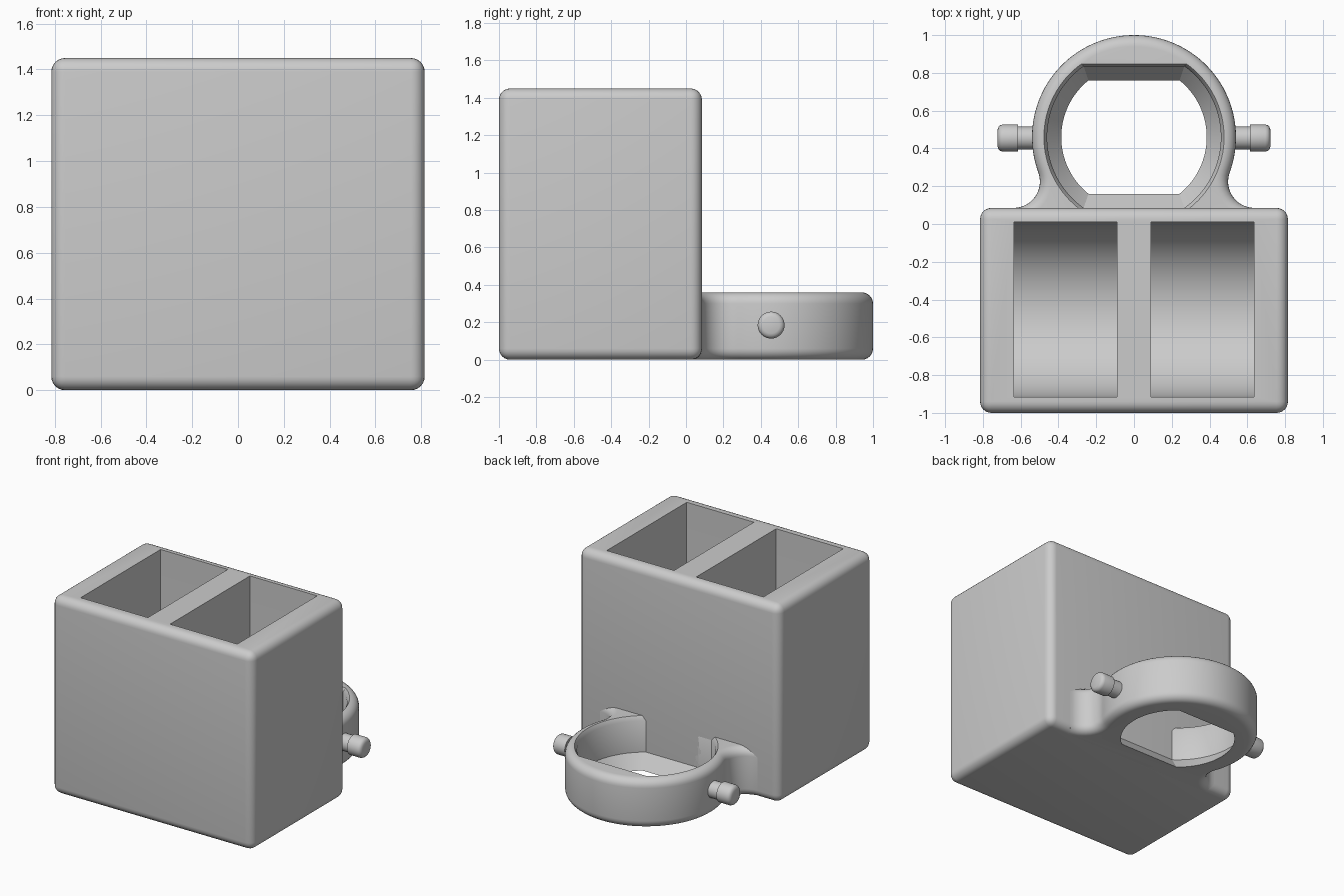
import bpy, bmesh
from math import sin, cos, asin, atan2, pi, radians

cube = bpy.data.objects.get("Cube")
if cube:
    bpy.data.objects.remove(cube, do_unlink=True)

grey = bpy.data.materials.new("plain_grey")
grey.use_nodes = True
COLOUR = (0.6, 0.6, 0.6, 1)
grey.diffuse_color = COLOUR
grey.node_tree.nodes["Principled BSDF"].inputs["Base Color"].default_value = COLOUR


def loft(name, sections, rounding=0, rims=None):
    """Solid through matching closed sections, optionally rounding edges picked by rims."""
    bm = bmesh.new()
    loops = [[bm.verts.new(p) for p in s] for s in sections]
    n = len(loops[0])
    for a, b in zip(loops, loops[1:]):
        for i in range(n):
            j = (i + 1) % n
            bm.faces.new((a[i], a[j], b[j], b[i]))
    bm.faces.new(loops[0][::-1])
    bm.faces.new(loops[-1])
    bmesh.ops.recalc_face_normals(bm, faces=bm.faces)
    if rounding:
        edges = [e for e in bm.edges if rims is None or rims(e)]
        bmesh.ops.bevel(bm, geom=edges, offset=rounding, segments=6, profile=0.5,
                        affect='EDGES', clamp_overlap=False)
    mesh = bpy.data.meshes.new(name)
    bm.to_mesh(mesh)
    bm.free()
    mesh.materials.append(grey)
    ob = bpy.data.objects.new(name, mesh)
    bpy.context.collection.objects.link(ob)
    return ob


def activate(ob):
    bpy.ops.object.select_all(action='DESELECT')
    ob.select_set(True)
    bpy.context.view_layer.objects.active = ob


def cut(ob, cutter):
    mod = ob.modifiers.new("cut", 'BOOLEAN')
    mod.operation, mod.solver, mod.object = 'DIFFERENCE', 'EXACT', cutter
    activate(ob)
    bpy.ops.object.modifier_apply(modifier=mod.name)
    bpy.data.objects.remove(cutter, do_unlink=True)


def smooth(ob):
    activate(ob)
    bpy.ops.object.shade_smooth_by_angle(angle=radians(30))


def arc(cx, cy, r, a, b, n):
    return [(cx + r * cos(a + (b - a) * i / n), cy + r * sin(a + (b - a) * i / n))
            for i in range(n + 1)]


# Rounded container block
W, FRONT, BACK, TOP = 0.815, -1.0, 0.085, 1.45
rect = [(-W, FRONT), (W, FRONT), (W, BACK), (-W, BACK)]
block = loft("container_block", [[(x, y, z) for x, y in rect] for z in (0, TOP)], 0.06)

# Two round-bottomed pockets
PY, PR, PZ = -0.4525, 0.4625, 0.5475
u_profile = arc(PY, PZ, PR, pi, 2 * pi, 40) + [(PY + PR, 1.6), (PY - PR, 1.6)]
for x0, x1 in ((-0.635, -0.09), (0.09, 0.635)):
    cut(block, loft("pocket_cutter", [[(x, y, z) for y, z in u_profile] for x in (x0, x1)]))
smooth(block)

# Holder ring blended into the block by concave fillets
RY, RR, RH, FR = 0.46, 0.54, 0.36, 0.14
fy = BACK + FR
fx = ((RR + FR) ** 2 - (RY - fy) ** 2) ** 0.5
touch = atan2(fy - RY, fx)
fillet = arc(fx, fy, FR, -pi / 2, touch - pi, 12)
right_side = [(fx, 0.03)] + fillet
outline = (right_side + arc(0, RY, RR, touch, pi - touch, 72)[1:-1]
           + [(-x, y) for x, y in reversed(right_side)])
ring = loft("holder_ring", [[(x, y, z) for x, y in outline] for z in (0, RH)], 0.06,
            lambda e: abs(e.verts[0].co.z - e.verts[1].co.z) < 0.01
            and max(v.co.y for v in e.verts) > 0.05)


# Opening with two flats, narrowing at the bottom
def flatted(r, flat, z):
    a = asin(flat / r)
    pts = arc(0, RY, r, -a, a, 32) + arc(0, RY, r, pi - a, pi + a, 32)
    return [(x, y, z) for x, y in pts]


cut(ring, loft("opening_cutter", [flatted(0.37, 0.285, -0.02), flatted(0.385, 0.3, 0),
                                  flatted(0.46, 0.375, 0.1), flatted(0.46, 0.375, 0.33),
                                  flatted(0.48, 0.39, 0.365), flatted(0.48, 0.39, 0.45)]))
smooth(ring)

# Side pegs with a thin neck and a rounded head
PEG = [(0.49, 0.06), (0.615, 0.06), (0.615, 0.072), (0.695, 0.072),
       (0.708, 0.068), (0.717, 0.059), (0.722, 0.045)]
for side, name in ((1, "left_peg"), (-1, "right_peg")):
    smooth(loft(name, [[(side * x, 0.455 + y, 0.185 + z)
                        for y, z in arc(0, 0, r, 0, 2 * pi, 32)[:-1]] for x, r in PEG]))
